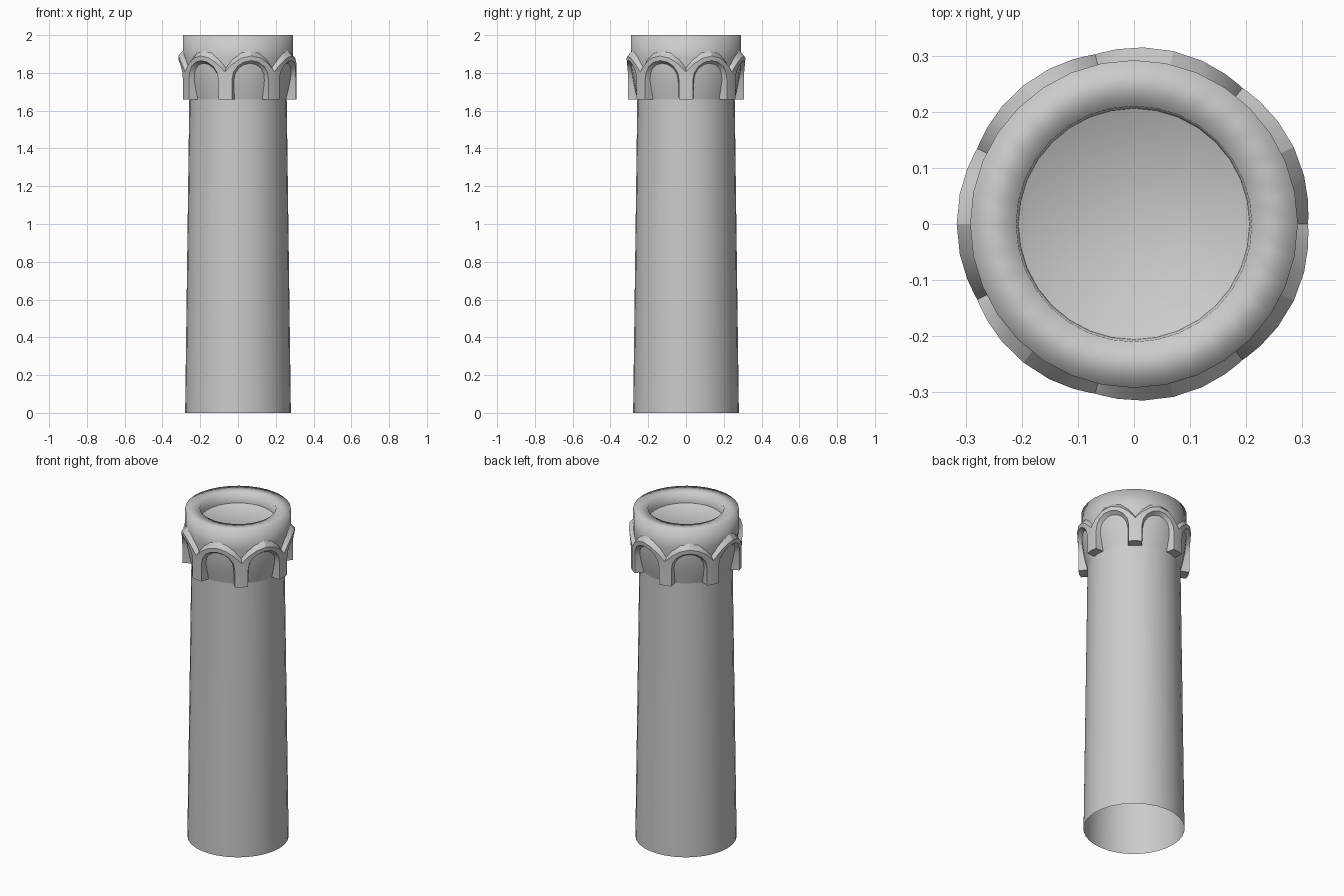
import bpy, bmesh
from math import pi, sin, cos, radians, sqrt

if "Cube" in bpy.data.objects:
    bpy.data.objects.remove(bpy.data.objects["Cube"], do_unlink=True)

stone = bpy.data.materials.new("grey stone")
stone.use_nodes = True
stone.diffuse_color = (0.6, 0.6, 0.6, 1)
stone.node_tree.nodes["Principled BSDF"].inputs["Base Color"].default_value = (0.6, 0.6, 0.6, 1)

SIDES, ARCHES, STEPS = 32, 7, 8
HALF = pi / ARCHES
BASE = 1.66


def polar(r, a, z):
    return (r * cos(a), r * sin(a), z)


def finish(name, bm, angle):
    mesh = bpy.data.meshes.new(name)
    bm.to_mesh(mesh)
    bm.free()
    mesh.materials.append(stone)
    ob = bpy.data.objects.new(name, mesh)
    bpy.context.collection.objects.link(ob)
    bpy.ops.object.select_all(action='DESELECT')
    ob.select_set(True)
    bpy.context.view_layer.objects.active = ob
    bpy.ops.object.shade_smooth_by_angle(angle=radians(angle))


def lathe(name, profile, angle, cap=False):
    bm = bmesh.new()
    rings = [[bm.verts.new(polar(r, 2 * pi * i / SIDES, z)) for i in range(SIDES)]
             for r, z in profile]
    for low, high in zip(rings, rings[1:]):
        for i in range(SIDES):
            j = (i + 1) % SIDES
            bm.faces.new((low[i], low[j], high[j], high[i]))
    if cap:
        bm.faces.new(rings[-1])
    finish(name, bm, angle)


def flare(z):
    """Radius of the head wall at a height."""
    t = min(max((z - BASE) / 0.22, 0), 1)
    return 0.258 + 0.034 * sin(t * pi / 2)


# Tapered hollow shaft, open at the foot
lathe("shaft", [(0.28, 0), (0.258, BASE)], 60)

# Flared head with a soft-shaded flat rim and a sunken floor
wall = [(flare(z), z) for z in (BASE, 1.71, 1.76, 1.82, 1.88)]
lathe("head", wall + [(0.292, 2), (0.21, 2), (0.206, 1.935)], 120)
lathe("head_floor", [(0.207, 1.936), (0.206, 1.935)], 60, cap=True)


# Ring of arches: each is a chamfered band swept over two half pillars
def arch_section(s, foot):
    """Points from outer back to inner back at s = -1..1 across the arch."""
    rise, bow = 1 - s * s, sqrt(max(0, 1 - s * s))
    front = 0.31 + 0.006 * rise
    zs = [1.825 + 0.095 * rise, 1.805 + 0.085 * rise,
          1.765 + 0.1 * bow, 1.76 + 0.09 * bow]
    if foot:
        zs = [BASE] * 4
    widths = (HALF, HALF, HALF - 0.12, HALF - 0.15)
    radii = (flare(zs[0]) - 0.002, front, front - 0.002, flare(zs[3]) - 0.002)
    return [(r, w * s, z) for r, w, z in zip(radii, widths, zs)]


bm = bmesh.new()
path = [(-1, True)] + [(-cos(pi * i / STEPS), False) for i in range(STEPS + 1)] + [(1, True)]
for k in range(ARCHES):
    centre = HALF * (2 * k + 1)
    rows = [[bm.verts.new(polar(r, centre + a, z)) for r, a, z in arch_section(s, foot)]
            for s, foot in path]
    for n, (p, q) in enumerate(zip(rows, rows[1:])):
        in_pillar = n in (0, len(rows) - 2)
        for i in range(1 if in_pillar else 0, 3):
            bm.faces.new((p[i], p[i + 1], q[i + 1], q[i]))
    bm.faces.new(rows[0])
    bm.faces.new(rows[-1])
bmesh.ops.remove_doubles(bm, verts=bm.verts, dist=0.0005)
bmesh.ops.recalc_face_normals(bm, faces=bm.faces)
finish("arch_ring", bm, 25)
